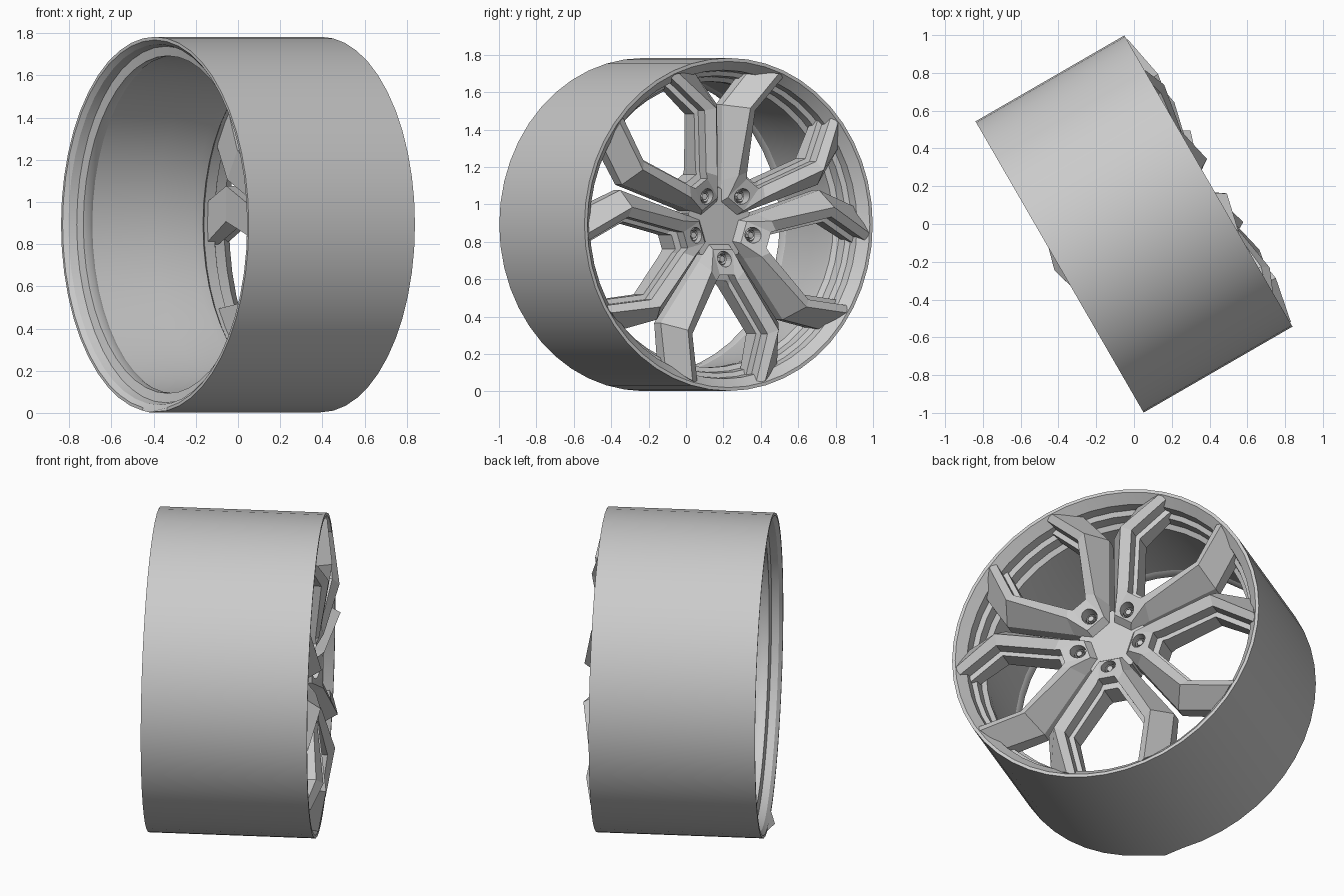
import bpy, bmesh, math
from mathutils import Matrix, Vector

if "Cube" in bpy.data.objects:
    bpy.data.objects.remove(bpy.data.objects["Cube"])

# Wheel space: u across the face, v up, w along the axle (spoke side is +w)
C, S = math.cos(math.radians(30)), math.sin(math.radians(30))
WHEEL = Matrix(((-S, 0, C, 0), (C, 0, S, 0), (0, 1, 0, 0.893), (0, 0, 0, 1)))
R, HALF = 0.89, 0.455


def make(name, bm, smooth=None):
    bmesh.ops.recalc_face_normals(bm, faces=bm.faces)
    bm.transform(WHEEL)
    me = bpy.data.meshes.new(name)
    bm.to_mesh(me)
    bm.free()
    ob = bpy.data.objects.new(name, me)
    bpy.context.collection.objects.link(ob)
    if smooth:
        bpy.ops.object.select_all(action='DESELECT')
        bpy.context.view_layer.objects.active = ob
        ob.select_set(True)
        bpy.ops.object.shade_smooth_by_angle(angle=math.radians(smooth))
    return ob


def sweep(bm, rings, closed):
    """Skin a list of closed cross-sections."""
    vs = [[bm.verts.new(p) for p in ring] for ring in rings]
    n = len(vs[0])
    for i in range(len(vs) if closed else len(vs) - 1):
        a, b = vs[i], vs[(i + 1) % len(vs)]
        for j in range(n):
            k = (j + 1) % n
            bm.faces.new((a[j], a[k], b[k], b[j]))
    if not closed:
        bm.faces.new(vs[0])
        bm.faces.new(vs[-1])
    return vs


def lathe(bm, profile, sides, centre=(0, 0), turn=0.0):
    rings = []
    for i in range(sides):
        t = 2 * math.pi * i / sides + turn
        rings.append([(centre[0] + r * math.cos(t), centre[1] + r * math.sin(t), w)
                      for r, w in profile])
    return sweep(bm, rings, True)


def cylinder(bm, radius, w0, w1, sides, centre=(0, 0), turn=0.0):
    rings = [[(centre[0] + radius * math.cos(2 * math.pi * i / sides + turn),
               centre[1] + radius * math.sin(2 * math.pi * i / sides + turn), w)
              for i in range(sides)] for w in (w0, w1)]
    sweep(bm, rings, False)


# Rim barrel: straight outside, stepped lips inside
bm = bmesh.new()
profile = [(R, -HALF), (R, HALF), (0.872, HALF), (0.855, 0.435), (0.825, 0.40),
           (0.82, 0.345), (0.795, 0.33), (0.79, 0.27), (0.765, 0.25), (0.765, 0.20),
           (0.785, 0.0), (0.81, -0.33), (0.80, -0.35), (0.80, -0.385),
           (0.845, -0.395), (0.855, -0.435), (0.875, -HALF)]
rings = lathe(bm, profile, 48)
rings[36][0].co.z -= 0.032      # small tab on the bottom of the back edge
make("rim_barrel", bm, 30)

# Hub plate with corners at the slits between spokes
bm = bmesh.new()
cylinder(bm, 0.20, 0.20, 0.352, 5, turn=math.radians(-54))
cylinder(bm, 0.15, 0.16, 0.21, 32)
make("hub_plate", bm)

# Half-spoke stations: slit edge, ridge, window edge as (radial, sideways, w), then back w
STATIONS = [
    ((0.100, 0.060, 0.340), (0.135, 0.060, 0.395), (0.270, 0.045, 0.440), 0.22),
    ((0.199, 0.126, 0.355), (0.250, 0.100, 0.450), (0.300, 0.062, 0.435), 0.24),
    ((0.527, 0.364, 0.360), (0.565, 0.280, 0.507), (0.585, 0.232, 0.470), 0.29),
    ((0.755, 0.345, 0.375), (0.835, 0.225, 0.460), (0.850, 0.180, 0.435), 0.29),
]


def section(station, side):
    slit, ridge, win, back = station
    lr, ls = 0.57 + (win[0] - 0.57) * 0.89, win[1] * 0.88     # stepped ledge in the window
    pts = [(slit[0], slit[1], back), slit, ridge, win, (win[0], win[1], win[2] - 0.07),
           (lr, ls, win[2] - 0.075), (lr, ls, back)]
    return [Vector((r, side * s, w)) for r, s, w in pts]


ANGLES = [math.radians(-90 + 72 * k) for k in range(5)]
BOLT_R = 0.185

# Pockets that sink the bolts into the spokes
bm = bmesh.new()
for a in ANGLES:
    cylinder(bm, 0.042, 0.357, 0.60, 24, (BOLT_R * math.cos(a), BOLT_R * math.sin(a)))
cutter = make("pocket_cutter", bm)
cutter.hide_render = True
cutter.hide_viewport = False
cutter.display_type = 'WIRE'

for k, a in enumerate(ANGLES):
    # Forked spoke: one sweep from tip to tip through the hub
    bm = bmesh.new()
    turn = Matrix.Rotation(a, 3, 'Z')
    path = [section(s, -1) for s in reversed(STATIONS)] + [section(s, 1) for s in STATIONS]
    sweep(bm, [[turn @ p for p in ring] for ring in path], False)
    spoke = make(f"spoke_{k + 1}", bm)
    cut = spoke.modifiers.new("bolt_pocket", 'BOOLEAN')
    cut.operation = 'DIFFERENCE'
    cut.solver = 'EXACT'
    cut.object = cutter

    # Wheel bolt: collar ring and hex head
    bm = bmesh.new()
    c = (BOLT_R * math.cos(a), BOLT_R * math.sin(a))
    lathe(bm, [(0.033, 0.35), (0.033, 0.375), (0.028, 0.385), (0.023, 0.375), (0.023, 0.35)], 20, c)
    cylinder(bm, 0.018, 0.35, 0.388, 6, c, a)
    make(f"wheel_bolt_{k + 1}", bm, 30)
